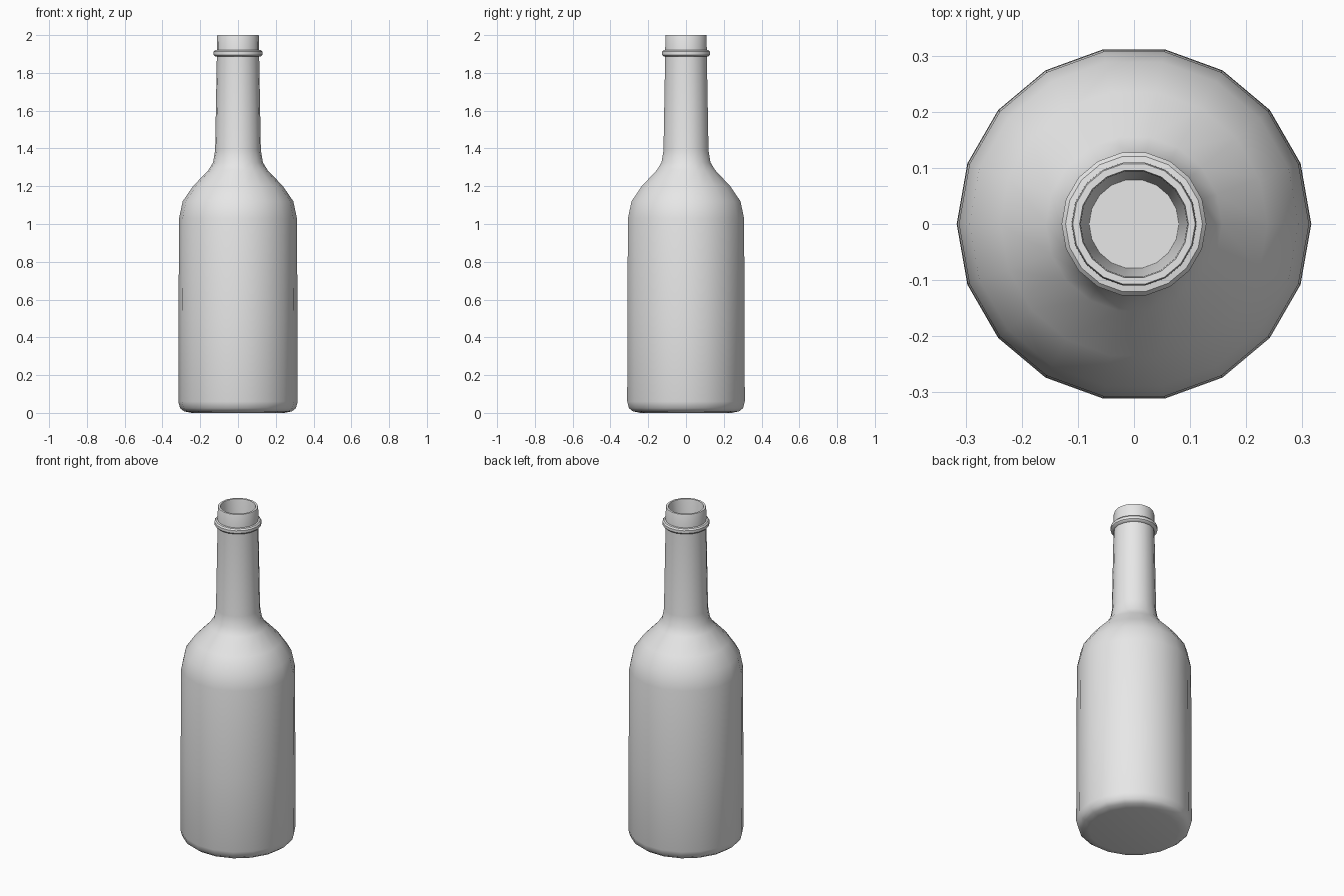
import bpy, bmesh, math

default = bpy.data.objects.get("Cube")
if default:
    bpy.data.objects.remove(default, do_unlink=True)

SIDES = 18

# Single grey material
grey = bpy.data.materials.new("plain grey")
grey.use_nodes = True
colour = (0.8, 0.8, 0.8, 1)
grey.diffuse_color = colour
grey.node_tree.nodes["Principled BSDF"].inputs["Base Color"].default_value = colour


def lathe(name, profile, closed=False, caps=False):
    """Revolve (radius, height) points around z."""
    bm = bmesh.new()
    rings = []
    for r, z in profile:
        rings.append([bm.verts.new((r * math.cos(a), r * math.sin(a), z))
                      for a in (math.tau * i / SIDES for i in range(SIDES))])
    pairs = list(zip(rings, rings[1:]))
    if closed:
        pairs.append((rings[-1], rings[0]))
    for low, high in pairs:
        for i in range(SIDES):
            j = (i + 1) % SIDES
            bm.faces.new((low[i], low[j], high[j], high[i]))
    if caps:
        bm.faces.new(rings[0][::-1])
        bm.faces.new(rings[-1])
    bmesh.ops.recalc_face_normals(bm, faces=bm.faces)
    mesh = bpy.data.meshes.new(name)
    bm.to_mesh(mesh)
    bm.free()
    mesh.materials.append(grey)
    obj = bpy.data.objects.new(name, mesh)
    bpy.context.collection.objects.link(obj)
    bpy.ops.object.select_all(action='DESELECT')
    obj.select_set(True)
    bpy.context.view_layer.objects.active = obj
    bpy.ops.object.shade_smooth_by_angle(angle=math.radians(40))
    return obj


# Body, shoulder, neck and the hollow mouth
lathe("bottle_body", [
    (0.245, 0.0), (0.285, 0.008), (0.307, 0.025), (0.316, 0.06),
    (0.315, 0.5), (0.312, 1.03), (0.293, 1.12), (0.238, 1.20),
    (0.157, 1.285), (0.132, 1.325), (0.121, 1.39), (0.112, 1.89),
    (0.111, 1.995), (0.109, 2.0), (0.097, 2.0), (0.095, 1.99),
    (0.08, 1.75)], caps=True)

# Raised collar below the mouth
lathe("neck_collar", [
    (0.108, 1.885), (0.122, 1.888), (0.129, 1.896),
    (0.129, 1.912), (0.122, 1.92), (0.108, 1.922)], closed=True)
